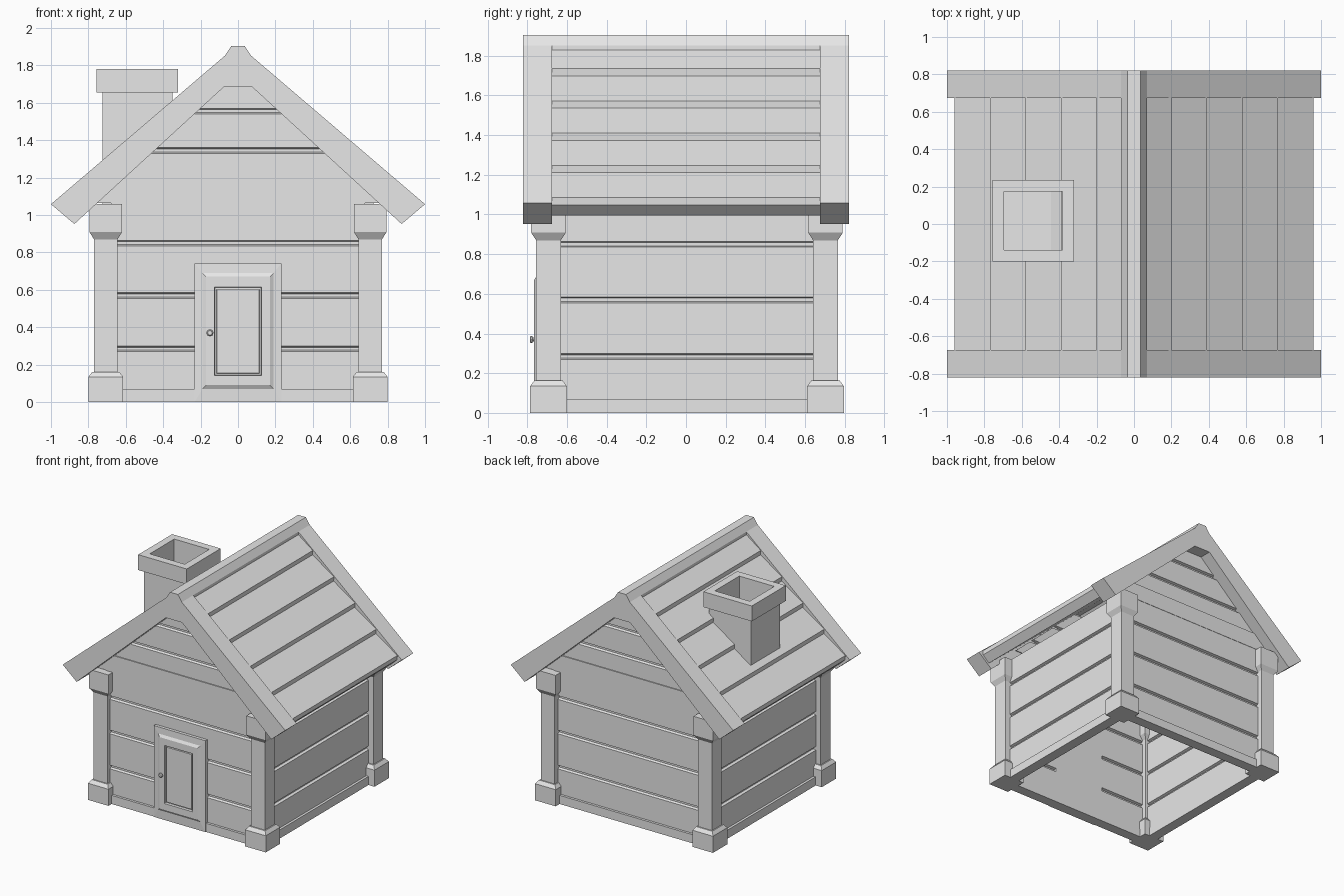
import bpy, bmesh, math
from mathutils import Matrix, Vector

cube = bpy.data.objects.get("Cube")
if cube:
    bpy.data.objects.remove(cube, do_unlink=True)

grey = bpy.data.materials.new("plain_grey")
grey.use_nodes = True
colour = (0.8, 0.8, 0.8, 1)
grey.diffuse_color = colour
grey.node_tree.nodes["Principled BSDF"].inputs["Base Color"].default_value = colour


def finish(name, bm):
    bmesh.ops.recalc_face_normals(bm, faces=bm.faces)
    mesh = bpy.data.meshes.new(name)
    bm.to_mesh(mesh)
    bm.free()
    mesh.materials.append(grey)
    obj = bpy.data.objects.new(name, mesh)
    bpy.context.collection.objects.link(obj)
    return obj


def loft(name, rings, caps=True):
    """Skin a list of equal-length point rings."""
    bm = bmesh.new()
    loops = [[bm.verts.new(p) for p in ring] for ring in rings]
    n = len(loops[0])
    for a, b in zip(loops, loops[1:]):
        for i in range(n):
            j = (i + 1) % n
            bm.faces.new((a[i], a[j], b[j], b[i]))
    if caps:
        bm.faces.new(loops[0])
        bm.faces.new(loops[-1])
    return finish(name, bm)


def gable_prism(name, half, y0, y1):
    """Mirror a half profile in x and extrude it along y."""
    pts = half + [(-x, z) for x, z in reversed(half)]
    return loft(name, [[(x, y, z) for x, z in pts] for y in (y0, y1)])


def square(cx, cy, h, z):
    return [(cx + sx * h, cy + sy * h, z)
            for sx, sy in ((-1, -1), (1, -1), (1, 1), (-1, 1))]


def board_wall(name, z0, z1, seams, width, face, angle):
    """Planked wall, grooved on both sides, turned about z."""
    rows = [(0, z0)]
    for z in seams:
        rows += [(0, z - 0.015), (0.02, z - 0.008), (0.02, z + 0.008), (0, z + 0.015)]
    rows.append((0, z1))
    rings = []
    for d, z in rows:
        w = width(z)
        out, inn = -face + d, -face + 0.06 - d
        rings.append([(-w, out, z), (w, out, z), (w, inn, z), (-w, inn, z)])
    obj = loft(name, rings)
    obj.data.transform(Matrix.Rotation(angle, 4, "Z"))


def box(name, lo, hi):
    x0, y0, z0 = lo
    x1, y1, z1 = hi
    return loft(name, [[(x0, y0, z), (x1, y0, z), (x1, y1, z), (x0, y1, z)]
                       for z in (z0, z1)])


# Walls and sills on all four sides
SIDES = [("front", 0), ("left", 90), ("back", 180), ("right", 270)]
for side, deg in SIDES:
    turn = math.radians(deg)
    board_wall(side + "_wall", 0.03, 1.065, (0.285, 0.57, 0.85),
               lambda z: 0.68, 0.725, turn)
    sill = box(side + "_sill", (-0.66, -0.745, 0), (0.66, -0.66, 0.07))
    sill.data.transform(Matrix.Rotation(turn, 4, "Z"))

# Gable boards above the front and back walls
for side, deg in (SIDES[0], SIDES[2]):
    board_wall(side + "_gable", 1.2, 1.74, (1.345, 1.555),
               lambda z: 0.11 + max(0, 1.685 - z) / 0.917, 0.72, math.radians(deg))
    board_wall(side + "_gable_beam", 1.065, 1.2, (),
               lambda z: 0.11 + (1.685 - z) / 0.917, 0.728, math.radians(deg))

# Corner posts with stepped bases and flared caps
POST = [(0.0925, 0), (0.0925, 0.135), (0.072, 0.162), (0.0625, 0.162),
        (0.0625, 0.87), (0.087, 0.908), (0.087, 1.06)]
for sx, xn in ((1, "left"), (-1, "right")):
    for cy, yn in ((-0.693, "front"), (0.703, "back")):
        loft(f"{yn}_{xn}_post", [square(sx * 0.707, cy, h, z) for h, z in POST])

# Roof boards, lapped like shingles
top = [(0, 1.88), (0.04, 1.85)]
for i in range(5):
    x, z = 0.2 + 0.19 * i, 1.735 - 0.1625 * i
    top += [(x, z), (x - 0.003, z - 0.036)]
underside = [(0.9, 0.995), (0, 1.76)]
roof_half = top[1:] + underside[:1]
gable_prism("roof_boards", [(0.02, 1.76)] + roof_half[::-1], -0.68, 0.68)

# Bargeboards at both ends and the ridge cap between them
BARGE = [(0.035, 1.905), (0.07, 1.852), (1.0, 1.058), (0.875, 0.952), (0.073, 1.687)]
gable_prism("front_bargeboard", BARGE, -0.822, -0.675)
gable_prism("back_bargeboard", BARGE, 0.675, 0.822)
gable_prism("ridge_cap", BARGE[:2] + [(0.07, 1.77)], -0.68, 0.68)

# Chimney shaft with a hollow cap
CX, CY = -0.538, 0.017
CHIMNEY = [(0.187, 1.2), (0.187, 1.655), (0.218, 1.655), (0.218, 1.78),
           (0.157, 1.78), (0.157, 1.5)]
loft("chimney", [square(CX, CY, h, z) for h, z in CHIMNEY])


# Door: nested rectangles give the frame, raised moulding and sunk panel
def door_ring(w, z0, z1, y):
    return [(-w, y, z0), (w, y, z0), (w, y, z1), (-w, y, z1)]


loft("door", [door_ring(0.232, 0, 0.742, -0.66),
              door_ring(0.232, 0, 0.742, -0.75),
              door_ring(0.19, 0.07, 0.69, -0.753),
              door_ring(0.17, 0.09, 0.67, -0.765),
              door_ring(0.126, 0.142, 0.614, -0.765),
              door_ring(0.124, 0.144, 0.612, -0.745),
              door_ring(0.115, 0.153, 0.603, -0.745),
              door_ring(0.113, 0.155, 0.601, -0.757)])

# Door knob: a narrow stem and a wider eight-sided head
KNOB = [(0.009, -0.755), (0.009, -0.772), (0.018, -0.774), (0.018, -0.782), (0.012, -0.787)]
loft("door_knob", [[(-0.15 + r * math.cos(k * math.pi / 4), y,
                     0.37 + r * math.sin(k * math.pi / 4)) for k in range(8)]
                   for r, y in KNOB])
